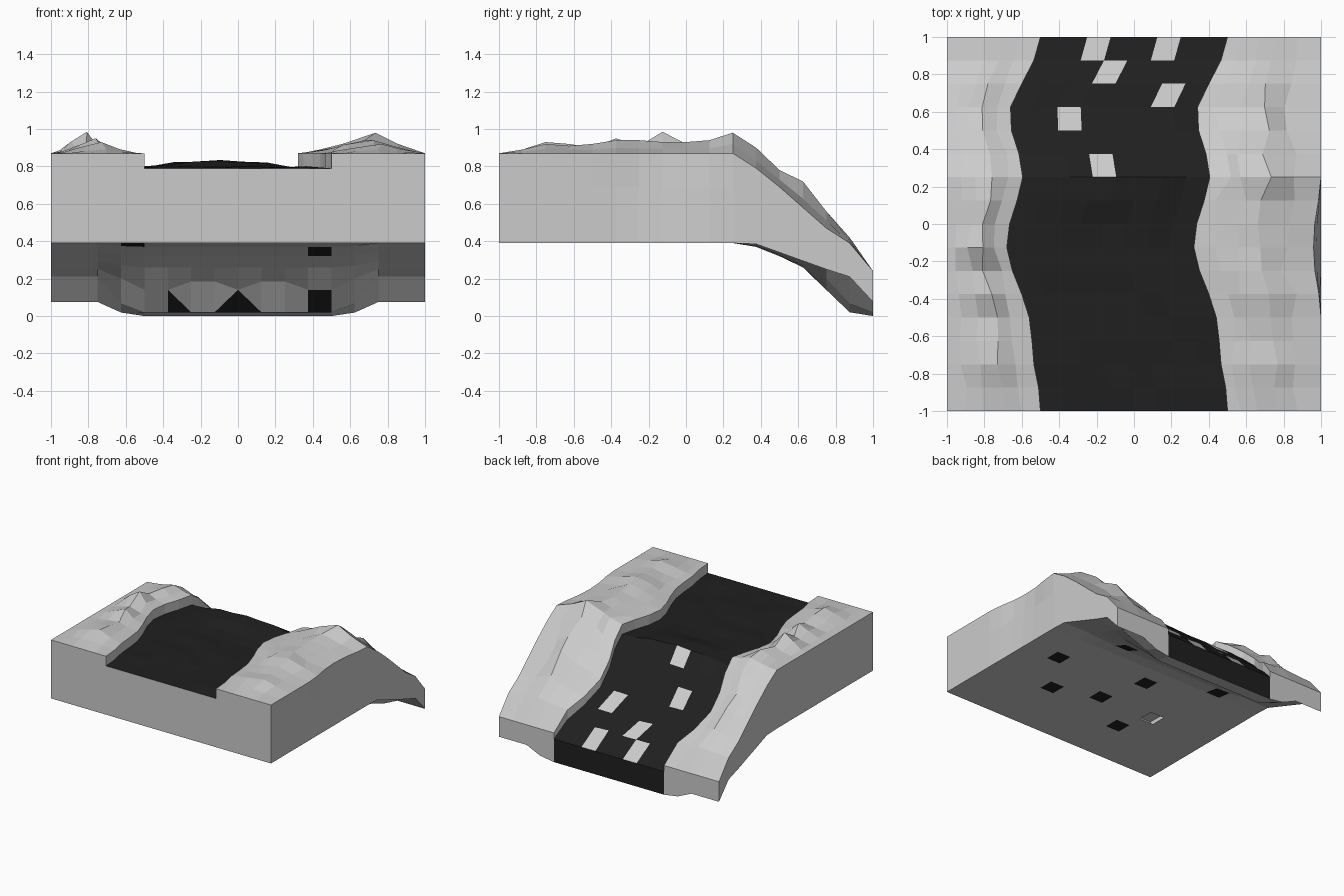
import bpy, bmesh, math, random

if "Cube" in bpy.data.objects:
    bpy.data.objects.remove(bpy.data.objects["Cube"])

random.seed(4)
N = 17
Y = [-1 + i * 0.125 for i in range(N)]


def material(name, v):
    m = bpy.data.materials.new(name)
    m.diffuse_color = (v, v, v, 1)
    m.use_nodes = True
    m.node_tree.nodes["Principled BSDF"].inputs["Base Color"].default_value = m.diffuse_color
    return m


STONE = material("pale grey stone", 0.6)
WATER = material("black water", 0.014)


def grid(name, rows, flip=False, mats=(STONE, WATER), paint=lambda r, c: 0, split={}):
    """Skin rows of points; paint picks the material, None leaves a hole."""
    bm = bmesh.new()
    vs = [[bm.verts.new(p) for p in row] for row in rows]
    for r in range(len(rows) - 1):
        for c in range(len(rows[0]) - 1):
            q = [vs[r][c], vs[r][c + 1], vs[r + 1][c + 1], vs[r + 1][c]]
            if (r, c) in split:
                dark, light = split[(r, c)]
                parts = [([q[i] for i in dark], 1), ([q[i] for i in light], 0)]
            else:
                parts = [(q, paint(r, c))]
            for face, mat in parts:
                if mat is None:
                    continue
                f = bm.faces.new(face[::-1] if flip else face)
                f.material_index = mat
    me = bpy.data.meshes.new(name)
    bm.to_mesh(me)
    bm.free()
    for m in mats:
        me.materials.append(m)
    ob = bpy.data.objects.new(name, me)
    bpy.context.collection.objects.link(ob)
    return ob


# Lengthwise profiles, one value per station along y
centre = [0, -.01, -.035, -.045, -.06, -.1, -.15, -.18, -.165,
          -.125, -.095, -.115, -.155, -.16, -.1, -.035, 0]
bank_z = [.87] * 11 + [.79, .69, .58, .47, .39, .24]
water_z = [.79] * 11 + [.72, .625, .515, .40, .31, .19]
side_z = [.39] * 11 + [.385, .34, .295, .25, .21, .075]
mid_z = [.39] * 11 + [.37, .32, .26, .185, .02, 0]
right_bump = [0, .02, .05, .04, .05, .07, .07, .06, .06, .07, .11, .11, .09, .14, .09, .03, 0]
left_bump = [0, .02, .06, .05, .03, .08, .04, .115, .05, .06, .04, .05, .03, .08, .05, .02, 0]


def bottom(x, i):
    """Underside height: the middle of the falls hangs lower than the sides."""
    ax = abs(x)
    w = 1 if ax <= .5 else (.75 if ax < .7 else 0)
    z = side_z[i] * (1 - w) + mid_z[i] * w
    if i == 14 and ax in (0, .375, .5):
        z = .14
    return z


# River surface with foam cells
foam = {(15, 2), (15, 5), (14, 3), (13, 6), (12, 2), (10, 3)}
rows = []
for i, y in enumerate(Y):
    row = []
    for k in range(-4, 5):
        hump = 0 if abs(k) > 2 else .05 * math.exp(-((y - .2) / .13) ** 2) * (1 - abs(k) / 4)
        ripple = random.uniform(0, .012) if abs(k) < 4 and 0 < i < 16 else 0
        row.append((centre[i] + k * .125, y, water_z[i] + hump + ripple))
    rows.append(row)
grid("river", rows, paint=lambda r, c: 0 if (r, c) in foam else 1)

# Rocky banks, each with its river edge and outer wall
shape_r = [(.14, .25), (.32, .6), (.54, 1), (.75, .45)]
shape_l = [(.2, .35), (.42, 1), (.62, .6), (.82, .15)]
for name, s, shape, bump in (("right_bank", 1, shape_r, right_bump),
                             ("left_bank", -1, shape_l, left_bump)):
    rows = []
    for i, y in enumerate(Y):
        edge = centre[i] + s * .5
        pinch = .04 * max(0, 1 - ((y + .12) / .3) ** 2) if s > 0 else 0
        outer = s * (1 - pinch)
        row = [(edge, y, water_z[i]), (edge, y, bank_z[i])]
        for t, h in shape:
            inside = 0 < i < 16
            j = random.uniform(-.05, .05) if inside else 0
            n = random.uniform(.75, 1.1) if inside and h < 1 else 1
            row.append((edge + (outer - edge) * (t + j), y, bank_z[i] + bump[i] * h * n))
        low = bottom(s, i)
        row += [(outer, y, bank_z[i]),
                (s * (1 - pinch * .6), y, (bank_z[i] + low) / 2 + .06), (s, y, low)]
        rows.append(row)
    grid(name, rows, flip=s < 0)

# Underside with dark cells and one gap
dark = {(7, 13), (4, 11), (5, 8), (8, 7), (3, 5), (11, 11), (10, 3), (14, 11)}
cut_a = ((0, 2, 3), (0, 1, 2))
cut_b = ((1, 2, 3), (0, 1, 3))
grid("underside", [[(x, y, bottom(x, i)) for x in Y] for i, y in enumerate(Y)], flip=True,
     paint=lambda r, c: None if (r, c) == (5, 4) else int((r, c) in dark),
     split={(14, 5): cut_a, (14, 7): cut_b, (14, 8): cut_a})

# End walls: stone at the front, stone and falling water at the back
for name, i in (("front_wall", 0), ("back_wall", 16)):
    for part, lo, hi, top in (("left", 0, 4, bank_z), ("middle", 4, 12, water_z),
                              ("right", 12, 16, bank_z)):
        xs = Y[lo:hi + 1]
        wet = int(i == 16 and part == "middle")
        grid(name + "_" + part, [[(x, Y[i], bottom(x, i)) for x in xs],
                                 [(x, Y[i], top[i]) for x in xs]],
             flip=i == 16, paint=lambda r, c, w=wet: w)
